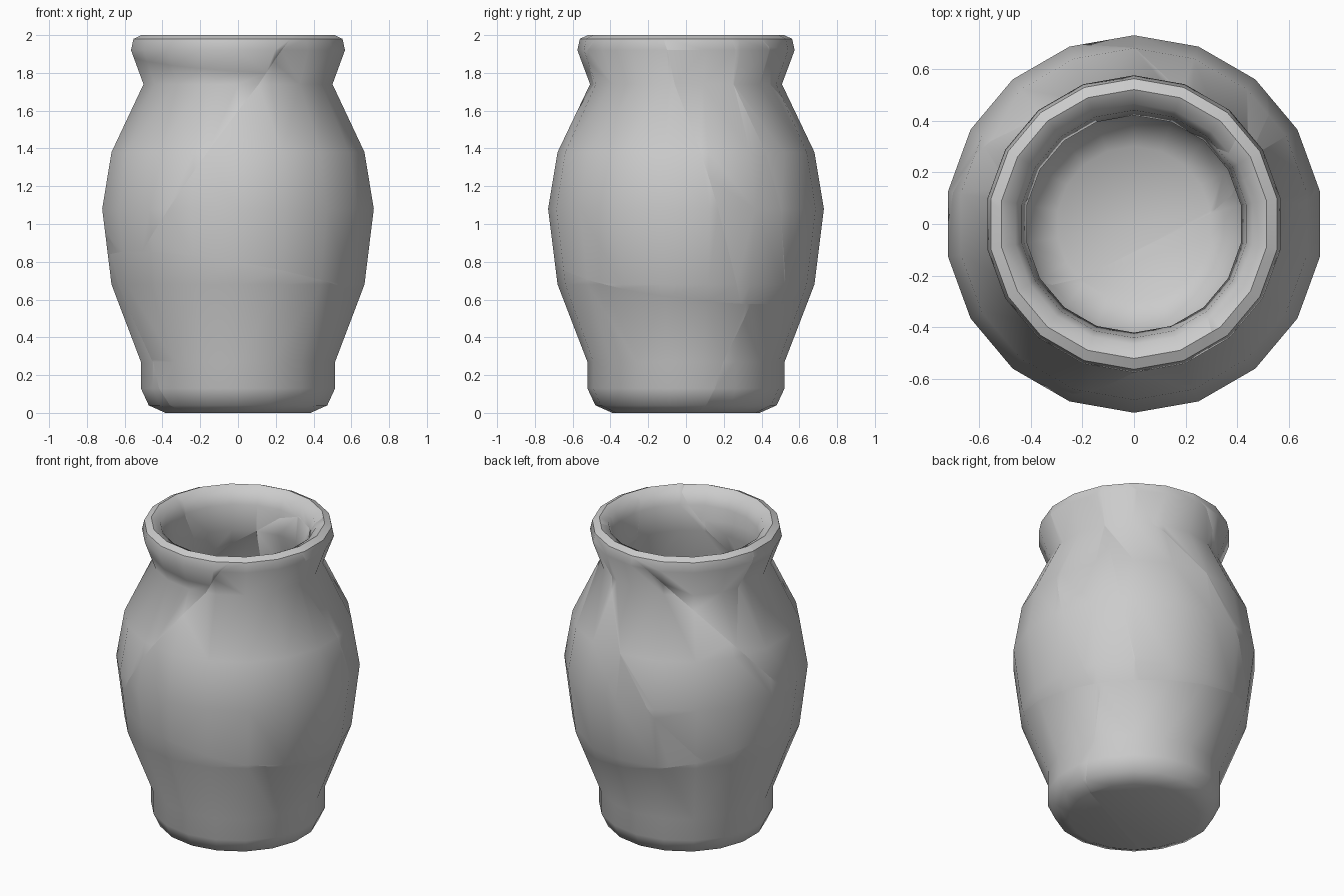
import bpy, bmesh, math
from mathutils import Vector

if "Cube" in bpy.data.objects:
    bpy.data.objects.remove(bpy.data.objects["Cube"])

SIDES = 18
# Closed wall section: up the outside, over the rim, down the inside (radius, z)
PROFILE = [(0.39, 0), (0.48, 0.04), (0.522, 0.13), (0.522, 0.27), (0.68, 0.68),
           (0.73, 1.08), (0.68, 1.38), (0.508, 1.74), (0.575, 1.92), (0.562, 1.98),
           (0.52, 2.0), (0.465, 1.97), (0.44, 1.90), (0.42, 1.74), (0.59, 1.36),
           (0.64, 1.08), (0.59, 0.70), (0.435, 0.29), (0.40, 0.17), (0.30, 0.09)]


def lathe():
    bm = bmesh.new()
    rings = []
    for r, z in PROFILE:
        ring = []
        for i in range(SIDES):
            a = math.pi / 2 + 2 * math.pi * i / SIDES
            ring.append(bm.verts.new((r * math.cos(a), r * math.sin(a), z)))
        rings.append(ring)
    for low, high in zip(rings, rings[1:]):
        for i in range(SIDES):
            j = (i + 1) % SIDES
            bm.faces.new((low[i], low[j], high[j], high[i]))
    bm.faces.new(rings[0])
    bm.faces.new(rings[-1])
    bmesh.ops.recalc_face_normals(bm, faces=bm.faces)
    return bm


def half(bm, point, normal, keep_front):
    # One capped side of a planar break
    part = bm.copy()
    res = bmesh.ops.bisect_plane(
        part, geom=part.verts[:] + part.edges[:] + part.faces[:], dist=1e-5,
        plane_co=point, plane_no=normal,
        clear_inner=keep_front, clear_outer=not keep_front)
    edges = [e for e in res["geom_cut"]
             if isinstance(e, bmesh.types.BMEdge) and e.is_valid and e.is_boundary]
    if edges:
        bmesh.ops.triangle_fill(part, edges=edges, use_beauty=True)
    bmesh.ops.recalc_face_normals(part, faces=part.faces)
    return part


def split(bm, p, q, s=None, toward=(0, 0, 1)):
    # Break along points p, q (and s, or the line to the axis); the half toward comes first
    p, q = Vector(p), Vector(q)
    if s is None:
        mid = (p + q) / 2
        s = Vector((0, 0, mid.z))
    normal = (q - p).cross(Vector(s) - p).normalized()
    if normal.dot(Vector(toward)) < 0:
        normal.negate()
    return half(bm, p, normal, True), half(bm, p, normal, False)


# Break lines between the shards
upper, lower = split(lathe(), (0, -0.7, 0.80), (0.66, 0, 0.60), (0, 0.68, 0.62))
base_back, base_front = split(lower, (0.42, 0.07, 0), (-0.28, -0.28, 0),
                              (0.56, 0.35, 0.57), (0, 1, 0))
right, left = split(upper, (-0.45, -0.55, 0.95), (0.15, -0.5, 1.80),
                    (-0.2, 0.6, 1.1), (1, 0, 0))
right_rest, body_front = split(right, (0.5, -0.06, 1.74), (0.6, 0.28, 0.63),
                               None, (0, 1, 0))
body_right, body_back = split(right_rest, (0.44, 0.25, 1.74), (0.42, 0.54, 0.6),
                              None, (1, -1, 0))
left_rest, body_back_left = split(left, (0.08, 0.55, 2.0), (-0.58, 0.30, 1.43),
                                  (-0.61, -0.31, 0.83))
rim_back, left_front = split(left_rest, (-0.58, 0.30, 1.43), (-0.48, 0.15, 1.72),
                             None, (0, 1, 0))
rim_front, body_left = split(left_front, (-0.55, -0.1, 1.88), (0.15, -0.5, 1.80),
                             (0, 0, 1.85))

shards = {"base_back": base_back, "base_front": base_front, "body_front": body_front,
          "body_right": body_right, "body_back": body_back,
          "body_back_left": body_back_left, "body_left": body_left,
          "rim_back": rim_back, "rim_front": rim_front}

for name, bm in shards.items():
    if not bm.faces:
        continue
    mesh = bpy.data.meshes.new(name + "_shard")
    bm.to_mesh(mesh)
    obj = bpy.data.objects.new(name + "_shard", mesh)
    bpy.context.collection.objects.link(obj)
    obj.select_set(True)
    bpy.context.view_layer.objects.active = obj

bpy.ops.object.shade_smooth_by_angle(angle=math.radians(50))
